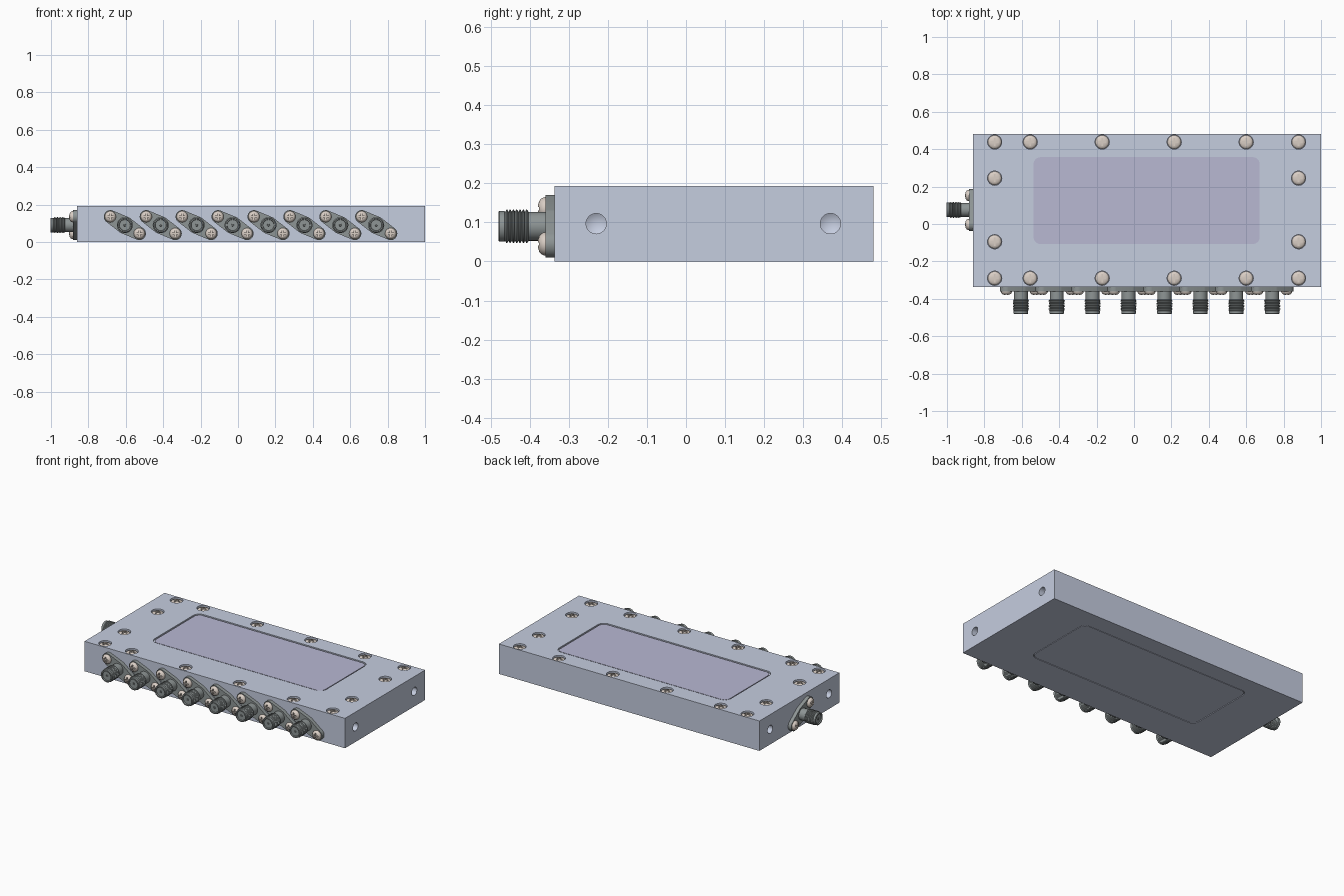
import bpy, bmesh, math
from mathutils import Matrix, Vector

if "Cube" in bpy.data.objects:
    bpy.data.objects.remove(bpy.data.objects["Cube"])

X0, X1, Y0, Y1, H = -0.86, 1.0, -0.337, 0.48, 0.193   # housing box


def material(name, rgb):
    m = bpy.data.materials.new(name)
    m.diffuse_color = (*rgb, 1)
    m.use_nodes = True
    m.node_tree.nodes["Principled BSDF"].inputs["Base Color"].default_value = m.diffuse_color
    return m


HOUSING = material("housing_blue_grey", (0.56, 0.61, 0.74))
PANEL = material("panel_lilac", (0.48, 0.48, 0.65))
STEEL = material("connector_grey", (0.27, 0.30, 0.30))
SCREW = material("screw_nickel", (0.70, 0.62, 0.56))


def finish(bm, name, mat, matrix=Matrix()):
    bmesh.ops.remove_doubles(bm, verts=bm.verts, dist=1e-6)
    bmesh.ops.recalc_face_normals(bm, faces=bm.faces)
    me = bpy.data.meshes.new(name)
    bm.to_mesh(me)
    bm.free()
    if mat:
        me.materials.append(mat)
    ob = bpy.data.objects.new(name, me)
    ob.matrix_world = matrix
    bpy.context.collection.objects.link(ob)
    return ob


def lathe(name, profile, mat=None, matrix=Matrix(), seg=32):
    """Revolve (radius, height) points about z."""
    bm = bmesh.new()
    vs = [bm.verts.new((r, 0, z)) for r, z in profile]
    es = [bm.edges.new(p) for p in zip(vs, vs[1:])]
    bmesh.ops.spin(bm, geom=vs + es, cent=(0, 0, 0), axis=(0, 0, 1),
                   angle=math.tau, steps=seg)
    return finish(bm, name, mat, matrix)


def prism(name, outline, z0, z1, mat=None, matrix=Matrix()):
    bm = bmesh.new()
    face = bm.faces.new([bm.verts.new((x, y, z0)) for x, y in outline])
    ext = bmesh.ops.extrude_face_region(bm, geom=[face], use_keep_orig=True)
    top = [g for g in ext["geom"] if isinstance(g, bmesh.types.BMVert)]
    bmesh.ops.translate(bm, verts=top, vec=(0, 0, z1 - z0))
    return finish(bm, name, mat, matrix)


def hull_of_circles(circles, n):
    """Outline wrapped tightly round circles given as (x, y, radius)."""
    pts = []
    for i in range(n):
        t = math.tau * (i + 0.5) / n
        c, s = math.cos(t), math.sin(t)
        x, y, r = max(circles, key=lambda k: k[0] * c + k[1] * s + k[2])
        pts.append((x + r * c, y + r * s))
    return pts


def rounded_rect(grow):
    r = 0.045
    x0, x1, y0, y1 = -0.545 + r, 0.68 - r, -0.115 + r, 0.365 - r
    return hull_of_circles([(x, y, r + grow) for x in (x0, x1) for y in (y0, y1)], 48)


def cut(target, cutters):
    for c in cutters:
        c.hide_render = True
        mod = target.modifiers.new("cut", "BOOLEAN")
        mod.operation, mod.solver, mod.object = "DIFFERENCE", "EXACT", c
        bpy.context.view_layer.objects.active = target
        bpy.context.view_layer.update()
        bpy.ops.object.modifier_apply(modifier=mod.name)
        bpy.data.objects.remove(c)


def copy(ob, name, matrix):
    new = bpy.data.objects.new(name, ob.data)
    new.matrix_world = matrix
    bpy.context.collection.objects.link(new)
    return new


T = Matrix.Translation
FRONT = Matrix.Rotation(math.pi / 2, 4, "X")               # local z -> -y
LEFT = Matrix.Rotation(-math.pi / 2, 4, "Z") @ FRONT       # local z -> -x
RIGHT = Matrix.Rotation(math.pi / 2, 4, "Z") @ FRONT       # local z -> +x

# lid screw positions round the border
lid_spots = [(x, y) for x in (-0.745, -0.555, -0.17, 0.215, 0.60, 0.88) for y in (-0.29, 0.438)]
lid_spots += [(x, y) for x in (-0.745, 0.88) for y in (-0.095, 0.245)]

# housing with panel pockets, screw counterbores and drilled end holes
housing = prism("housing", [(X0, Y0), (X1, Y0), (X1, Y1), (X0, Y1)], 0, H, HOUSING)
cutters = [prism("top_pocket", rounded_rect(0), H - 0.008, H + 0.02),
           prism("bottom_pocket", rounded_rect(0), -0.02, 0.006)]
for x, y in lid_spots:
    cutters.append(lathe("counterbore", [(0, -0.014), (0.038, -0.014), (0.038, 0.02), (0, 0.02)],
                         matrix=T((x, y, H))))
for x, rot in ((X0, LEFT), (X1, RIGHT)):
    for y in (-0.23, 0.37):
        cutters.append(lathe("drill", [(0, -0.065), (0.026, -0.05), (0.026, 0.02), (0, 0.02)],
                             matrix=T((x, y, 0.097)) @ rot))
cut(housing, cutters)

# inset panels, top and bottom
prism("top_panel", rounded_rect(-0.008), H - 0.010, H - 0.003, PANEL)
prism("bottom_panel", rounded_rect(-0.004), 0.0005, 0.008, HOUSING)

# domed cross-slot screw, shared by every screw
screw = lathe("flange_screw", [(0, 0), (0.03, 0), (0.029, 0.005), (0.026, 0.011),
                               (0.020, 0.016), (0.011, 0.019), (0, 0.02)], SCREW)
a, b = 0.004, 0.018
cross = [(b, -a), (b, a), (a, a), (a, b), (-a, b), (-a, a),
         (-b, a), (-b, -a), (-a, -a), (-a, -b), (a, -b), (a, -a)]
cut(screw, [prism("cross_cutter", cross, 0.009, 0.04)])
for x, y in lid_spots:
    copy(screw, "lid_screw", T((x, y, H - 0.014)) @ Matrix.Diagonal((1.2, 1.2, 0.65, 1)))

# connector masters: two-hole flange and threaded coaxial barrel
SX, SY = 0.0775, 0.045
flange = prism("connector_flange", hull_of_circles(
    [(-SX, SY, 0.035), (0, 0, 0.047), (SX, -SY, 0.035)], 64), 0, 0.023, STEEL)
profile = [(0, 0.02), (0.037, 0.02), (0.037, 0.066)]
for i in range(7):
    z = 0.068 + i * 0.0085
    profile += [(0.043, z + 0.002), (0.043, z + 0.004), (0.037, z + 0.007)]
profile += [(0.039, 0.128), (0.039, 0.141), (0.037, 0.143), (0.031, 0.143), (0.029, 0.136),
            (0.007, 0.136), (0.006, 0.139), (0.003, 0.139), (0.003, 0.125), (0, 0.125)]
barrel = lathe("connector_barrel", profile, STEEL)

# eight front connectors and one on the left end
places = [T((-0.605 + 0.192 * i, Y0, 0.09)) @ FRONT for i in range(8)]
places.append(T((X0, 0.075, 0.09)) @ LEFT @ Matrix.Rotation(2 * math.atan2(SY, SX), 4, "Z"))
for m in places:
    copy(flange, "connector_flange", m)
    copy(barrel, "connector_barrel", m)
    for s in (-1, 1):
        copy(screw, "flange_screw", m @ T((s * SX, -s * SY, 0.023)))
for master in (screw, flange, barrel):
    bpy.data.objects.remove(master)

# smooth the round surfaces, keep edges crisp
bpy.ops.object.select_all(action="SELECT")
bpy.context.view_layer.objects.active = housing
bpy.ops.object.shade_smooth_by_angle(angle=math.radians(32))
